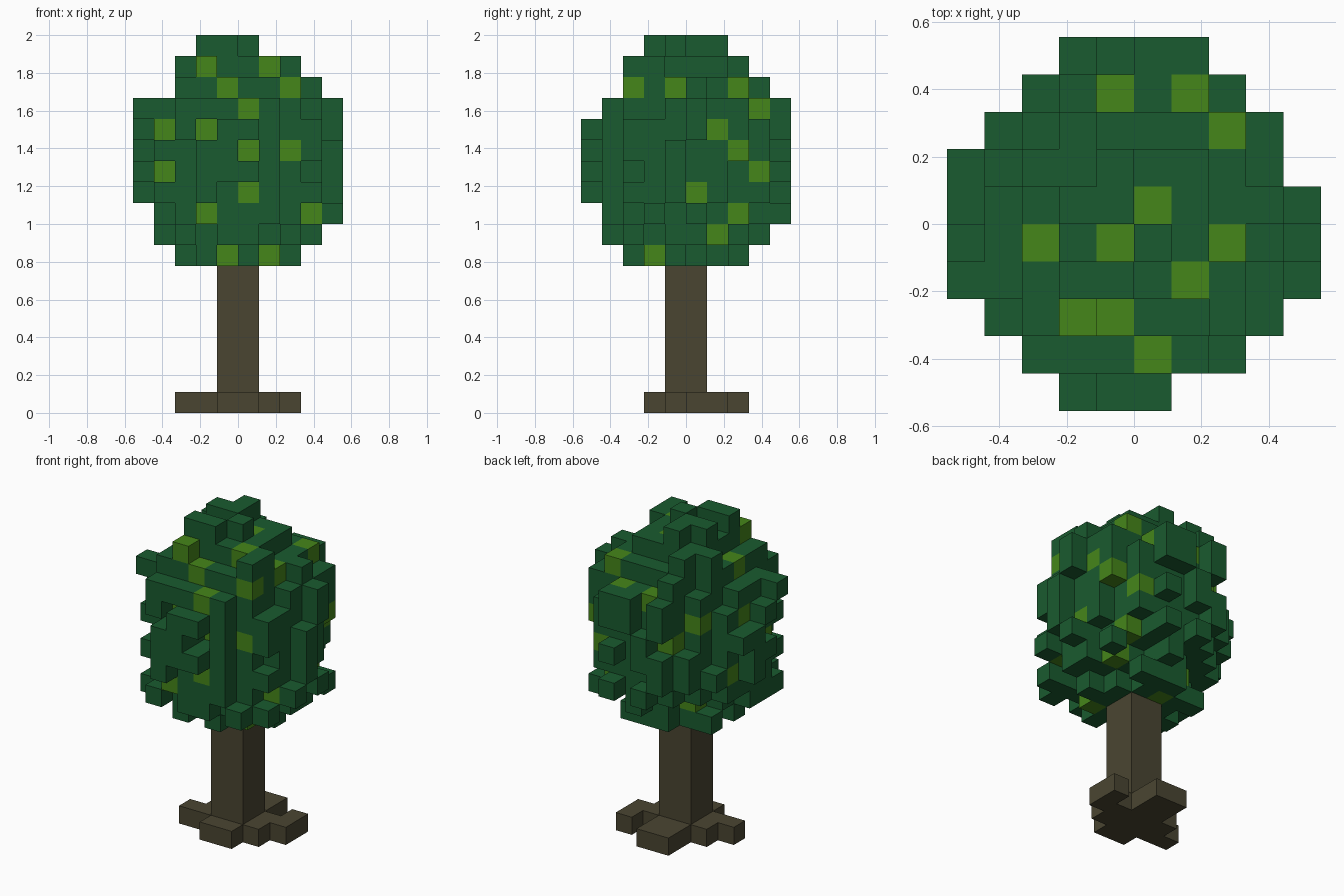
import bpy, bmesh, math, random
from mathutils import Vector

cube = bpy.data.objects.get("Cube")
if cube:
    bpy.data.objects.remove(cube, do_unlink=True)

random.seed(11)
U = 1 / 9  # edge length of one block


def material(name, rgb):
    m = bpy.data.materials.new(name)
    m.use_nodes = True
    m.diffuse_color = (*rgb, 1)
    m.node_tree.nodes["Principled BSDF"].inputs["Base Color"].default_value = (*rgb, 1)
    return m


LEAF = material("dark_green", (0.0100, 0.104, 0.0290))
LIME = material("lime_green", (0.0600, 0.238, 0.0100))
BARK = material("bark_brown", (0.0685, 0.0600, 0.0310))

DIRS = [(1, 0, 0), (-1, 0, 0), (0, 1, 0), (0, -1, 0), (0, 0, 1), (0, 0, -1)]


def shift(c, d, n=1):
    return tuple(a + b * n for a, b in zip(c, d))


def block_object(name, cells, mats, accent=()):
    """Mesh of the exposed faces of a set of unit blocks."""
    bm = bmesh.new()
    verts = {}

    def vert(p):
        key = tuple(round(v) for v in p)
        if key not in verts:
            verts[key] = bm.verts.new(Vector(key) * U)
        return verts[key]

    for c in sorted(cells):
        mid = Vector(c) + Vector((0.5, 0.5, 0.5))
        for d in DIRS:
            if shift(c, d) in cells:
                continue
            n = Vector(d)
            a = Vector((d[1], d[2], d[0]))
            b = n.cross(a)
            f = bm.faces.new([vert(mid + (n + a * s + b * t) / 2)
                              for s, t in ((-1, -1), (1, -1), (1, 1), (-1, 1))])
            f.material_index = 1 if c in accent else 0
    bm.normal_update()
    me = bpy.data.meshes.new(name)
    bm.to_mesh(me)
    bm.free()
    for m in mats:
        me.materials.append(m)
    ob = bpy.data.objects.new(name, me)
    bpy.context.collection.objects.link(ob)


def box(x0, x1, y0, y1, z0, z1):
    return {(x, y, z) for x in range(x0, x1) for y in range(y0, y1) for z in range(z0, z1)}


# Trunk with spreading roots
block_object("trunk", box(-1, 1, -1, 1, 0, 7)
             | box(-1, 1, -2, -1, 0, 1) | box(-1, 1, 1, 3, 0, 1)
             | box(1, 2, -1, 1, 0, 1) | box(2, 3, 0, 2, 0, 1)
             | box(-2, -1, -1, 1, 0, 1) | box(-3, -2, -1, 0, 0, 1), [BARK])

# Lighter leaves, grouped by the sides on which they lie open
OPEN = {"f": (0, -1, 0), "b": (0, 1, 0), "r": (1, 0, 0), "l": (-1, 0, 0),
        "t": (0, 0, 1), "d": (0, 0, -1)}
LIGHT = {
    "ft": [(-2, -3, 16), (1, -2, 16), (-1, -3, 15), (0, -4, 14)],
    "fr": [(2, -3, 15), (1, -2, 7)],
    "f": [(-4, -2, 13), (-2, -3, 13), (0, -3, 12), (2, -3, 12), (-4, -2, 11),
          (0, -4, 10), (-2, -4, 9), (3, -2, 9), (-1, -2, 7)],
    "rt": [(2, -1, 15), (2, 2, 15), (1, 3, 14)],
    "r": [(3, 1, 13), (3, 2, 12), (3, 0, 10)],
    "rb": [(2, 3, 11), (2, 2, 9), (2, 1, 8)],
    "t": [(0, 0, 16), (-3, -1, 15), (-1, -1, 16)],
    "tb": [(-1, 3, 14)],
    "b": [(-2, 3, 12)],
    "bl": [(-3, 2, 13), (-2, 1, 8)],
    "l": [(-4, 0, 13), (-4, 1, 10)],
    "d": [(-1, 1, 7)],
}
lime = {c for cells in LIGHT.values() for c in cells}
clear = {shift(c, OPEN[s], n) for sides, cells in LIGHT.items()
         for c in cells for s in sides for n in range(1, 12)}
# Gaps beside the front ridge and under the back left
clear |= box(2, 3, -4, -3, 9, 15) | box(-4, -2, 2, 3, 8, 9)

# Fixed dark leaves: top tufts, front ridges, a right shelf and overhangs
fixed = (box(-2, 0, -2, -1, 17, 18) | box(0, 1, -1, 0, 17, 18) | box(-2, 0, 0, 1, 17, 18)
         | box(-1, 0, 1, 2, 17, 18) | box(1, 2, -4, -3, 9, 15) | box(-1, 0, -5, -4, 11, 14)
         | box(3, 4, -1, 3, 14, 15)
         | {(2, -3, 16), (2, -2, 16), (-4, -2, 14), (3, -3, 12), (4, -2, 9), (3, 2, 13),
            (-3, -2, 15), (-2, 3, 14), (2, 3, 12), (1, 4, 14), (4, 0, 13), (4, -1, 10),
            (-4, 2, 10), (0, -5, 11), (4, 0, 9), (-4, -3, 8), (-1, 2, 7), (-5, -2, 14)})

# Crown: per layer, core radius, outer radius and limits in x and y
wide = (3.9, 4.9, -5, 5, -5, 5)
LAYERS = {
    7: (1.7, 3.0, -3, 3, -3, 3), 8: (2.6, 4.4, -4, 4, -4, 4), 9: (3.6, 4.8, -4, 5, -4, 5),
    10: wide, 11: wide, 12: wide, 13: wide,
    14: (3.6, 4.75, -5, 5, -4, 5), 15: (3.0, 4.0, -3, 4, -3, 4),
    16: (2.2, 3.2, -3, 3, -3, 3),
}
# Limits in x for each row in y
ROWS = {-5: (-2, 1), -4: (-3, 3), -3: (-4, 4), -2: (-5, 5), -1: (-5, 5),
        0: (-5, 5), 1: (-5, 4), 2: (-4, 4), 3: (-3, 3), 4: (-2, 2)}

# Solid core with randomly placed blocks around it
crown, shell = set(), set()
for z, (core, outer, x0, x1, y0, y1) in LAYERS.items():
    for c in box(x0, x1, y0, y1, z, z + 1):
        r = math.hypot(c[0] + 0.5, c[1] + 0.5)
        if r < outer and ROWS[c[1]][0] <= c[0] < ROWS[c[1]][1] and c not in clear:
            (crown if r < core else shell).add(c)
crown |= {c for c in sorted(shell) if random.random() < 0.45}
crown |= fixed | lime


def ensure(test):
    """Add one block that passes the test if none does yet."""
    if not any(test(c) for c in crown):
        options = [c for c in sorted(shell) if test(c)]
        if options:
            crown.add(random.choice(options))


# Let every layer and row reach its full width
for z, (_, _, x0, x1, y0, y1) in LAYERS.items():
    for axis, v in ((0, x0), (0, x1 - 1), (1, y0), (1, y1 - 1)):
        ensure(lambda c: c[2] == z and c[axis] == v)
for y, (x0, x1) in ROWS.items():
    for v in range(x0, x1):
        ensure(lambda c: c[1] == y and c[0] == v)

block_object("leaf_crown", crown, [LEAF, LIME], lime)
